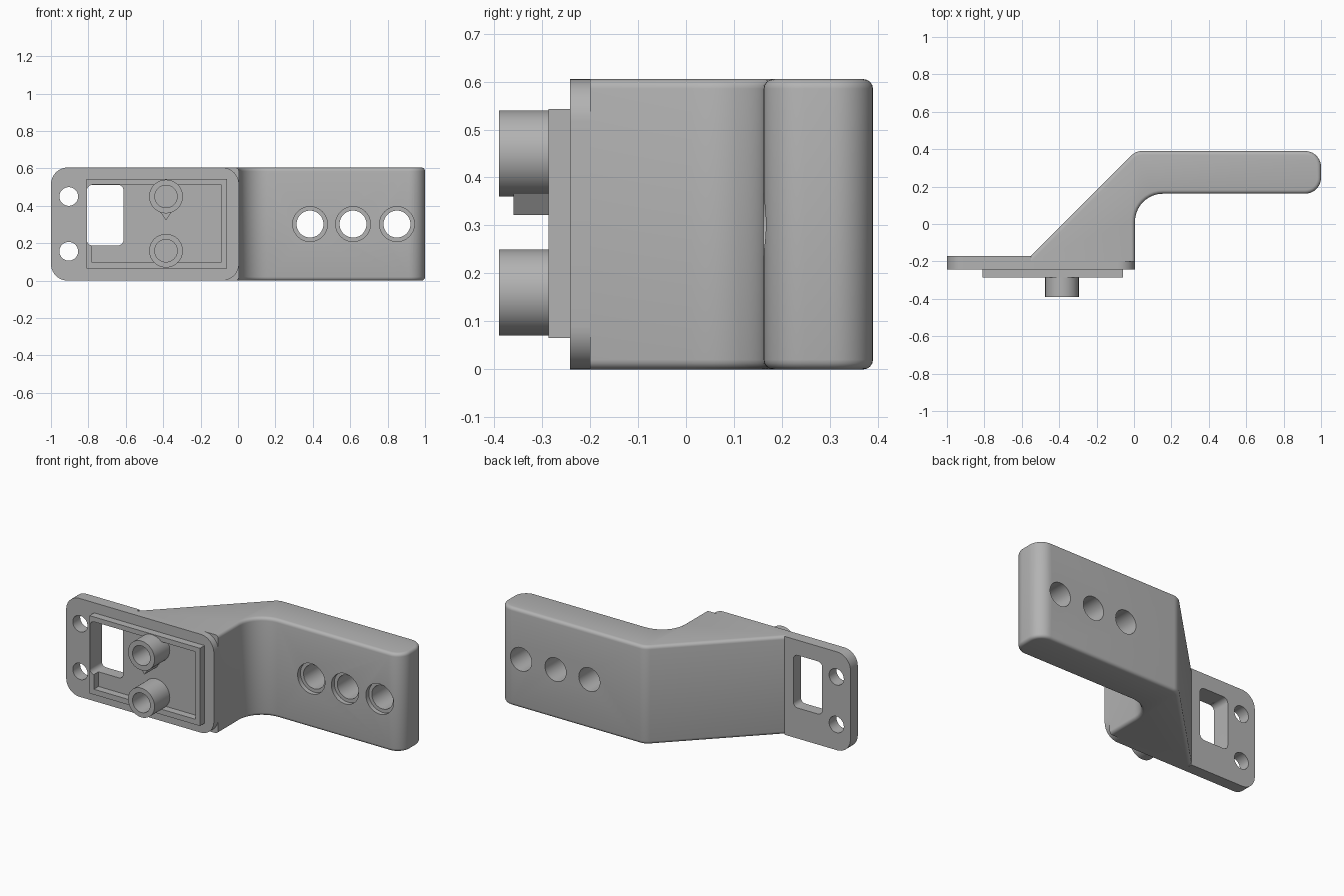
import bpy, bmesh, math
from mathutils import Vector

if "Cube" in bpy.data.objects:
    bpy.data.objects.remove(bpy.data.objects["Cube"])

GREY = bpy.data.materials.new("plain grey")
GREY.use_nodes = True
GREY.diffuse_color = (0.45, 0.45, 0.45, 1)
GREY.node_tree.nodes["Principled BSDF"].inputs["Base Color"].default_value = (0.45, 0.45, 0.45, 1)

HEIGHT = 0.605
MID = HEIGHT / 2


def rounded(corners, steps=10):
    """Outline from (u, v, radius) corners, with an arc at each radius."""
    out = []
    for i, (u, v, r) in enumerate(corners):
        p = Vector((u, v))
        if r == 0:
            out.append(p)
            continue
        a = (Vector(corners[i - 1][:2]) - p).normalized()
        b = (Vector(corners[(i + 1) % len(corners)][:2]) - p).normalized()
        half = a.angle(b) / 2
        centre = p + (a + b).normalized() * (r / math.sin(half))
        start = p + a * (r / math.tan(half)) - centre
        end = p + b * (r / math.tan(half)) - centre
        sweep = start.angle(end)
        for k in range(steps + 1):
            t = k / steps
            out.append(centre + (start * math.sin((1 - t) * sweep)
                                 + end * math.sin(t * sweep)) / math.sin(sweep))
    return out


def circle(x, z, r, n=48):
    return [Vector((x + r * math.cos(math.tau * k / n), z + r * math.sin(math.tau * k / n)))
            for k in range(n)]


def box(x0, x1, z0, z1, left=0, right=0):
    return rounded([(x0, z0, left), (x1, z0, right), (x1, z1, right), (x0, z1, left)])


def prism(name, outline, lo, hi, axis="y", edge_round=None):
    """Extrude an outline along y (outline in xz) or along z (outline in xy)."""
    place = (lambda p, d: (p.x, d, p.y)) if axis == "y" else (lambda p, d: (p.x, p.y, d))
    bm = bmesh.new()
    face = bm.faces.new([bm.verts.new(place(p, lo)) for p in outline])
    new = bmesh.ops.extrude_face_region(bm, geom=[face])["geom"]
    shift = Vector(place(Vector((0, 0)), hi - lo))
    bmesh.ops.translate(bm, vec=shift, verts=[g for g in new if isinstance(g, bmesh.types.BMVert)])
    bmesh.ops.recalc_face_normals(bm, faces=bm.faces)
    if edge_round:
        width, rule = edge_round
        bmesh.ops.bevel(bm, geom=[e for e in bm.edges if rule(e)], offset=width,
                        segments=4, profile=0.5, affect="EDGES")
    mesh = bpy.data.meshes.new(name)
    bm.to_mesh(mesh)
    bm.free()
    mesh.materials.append(GREY)
    obj = bpy.data.objects.new(name, mesh)
    bpy.context.collection.objects.link(obj)
    return obj


def combine(obj, others, operation="DIFFERENCE"):
    """Apply booleans and discard the helper shapes."""
    bpy.context.view_layer.objects.active = obj
    for other in others:
        mod = obj.modifiers.new("combine", "BOOLEAN")
        mod.operation, mod.solver, mod.object = operation, "EXACT", other
        bpy.ops.object.modifier_apply(modifier=mod.name)
        bpy.data.objects.remove(other)


def finish(obj):
    bpy.ops.object.select_all(action="DESELECT")
    obj.select_set(True)
    bpy.context.view_layer.objects.active = obj
    bpy.ops.object.shade_smooth_by_angle(angle=math.radians(30))


# Angled arm with softened top and bottom edges
FOOT = -0.2
arm_outline = rounded([(-0.55, FOOT, 0), (0.005, FOOT, 0), (0.005, 0.162, 0.15),
                       (1, 0.162, 0.085), (1, 0.39, 0.085), (0.01, 0.39, 0.08),
                       (-0.55, -0.17, 0)])


def soft_edge(e):
    a, b = (v.co for v in e.verts)
    return abs(a.z - b.z) < 1e-5 and min(a.x, b.x) > -0.56 and max(a.y, b.y) > -0.16


arm = prism("arm", arm_outline, 0, HEIGHT, "z", (0.02, soft_edge))
cutters = []
for x in (0.385, 0.615, 0.85):
    cutters.append(prism("bolt_cutter", circle(x, MID, 0.072), 0.1, 0.5))
    cutters.append(prism("counterbore_cutter", circle(x, MID, 0.093), 0.1, 0.19))
combine(arm, cutters)
finish(arm)


def window():
    return prism("window_cutter", box(-0.808, -0.612, 0.188, 0.512, 0.03, 0.03), -0.5, 0)


# Mounting plate: rounded front layer and a back tab beside the arm
front_layer = box(-1, 0.005, 0, HEIGHT, 0.09, 0.09)
back_layer = box(-1, -0.55, 0, HEIGHT, 0.09, 0)
for name, outline, lo, hi in (("front_plate", front_layer, -0.242, FOOT),
                              ("back_tab", back_layer, FOOT, -0.17)):
    plate = prism(name, outline, lo, hi)
    screws = [prism("screw_cutter", circle(-0.905, z, 0.05), -0.5, 0) for z in (0.157, 0.45)]
    combine(plate, screws + [window()])
    finish(plate)

# Raised rectangular rim, open where the window meets it
rim = prism("rim", box(-0.81, -0.058, 0.065, 0.543), -0.287, -0.242)
combine(rim, [prism("rim_cutter", box(-0.78, -0.09, 0.098, 0.513), -0.4, -0.1), window()])
finish(rim)

# Hollow bosses and the small key under the upper one
BOSS_X = -0.385
for name, z in (("lower_boss", 0.16), ("upper_boss", 0.45)):
    boss = prism(name, circle(BOSS_X, z, 0.09), -0.39, -0.242)
    combine(boss, [prism("bore_cutter", circle(BOSS_X, z, 0.06), -0.5, -0.246)])
    finish(boss)
key = prism("boss_key", [Vector((BOSS_X - 0.03, 0.366)), Vector((BOSS_X, 0.322)),
                         Vector((BOSS_X + 0.03, 0.366))], -0.36, -0.242)
finish(key)
